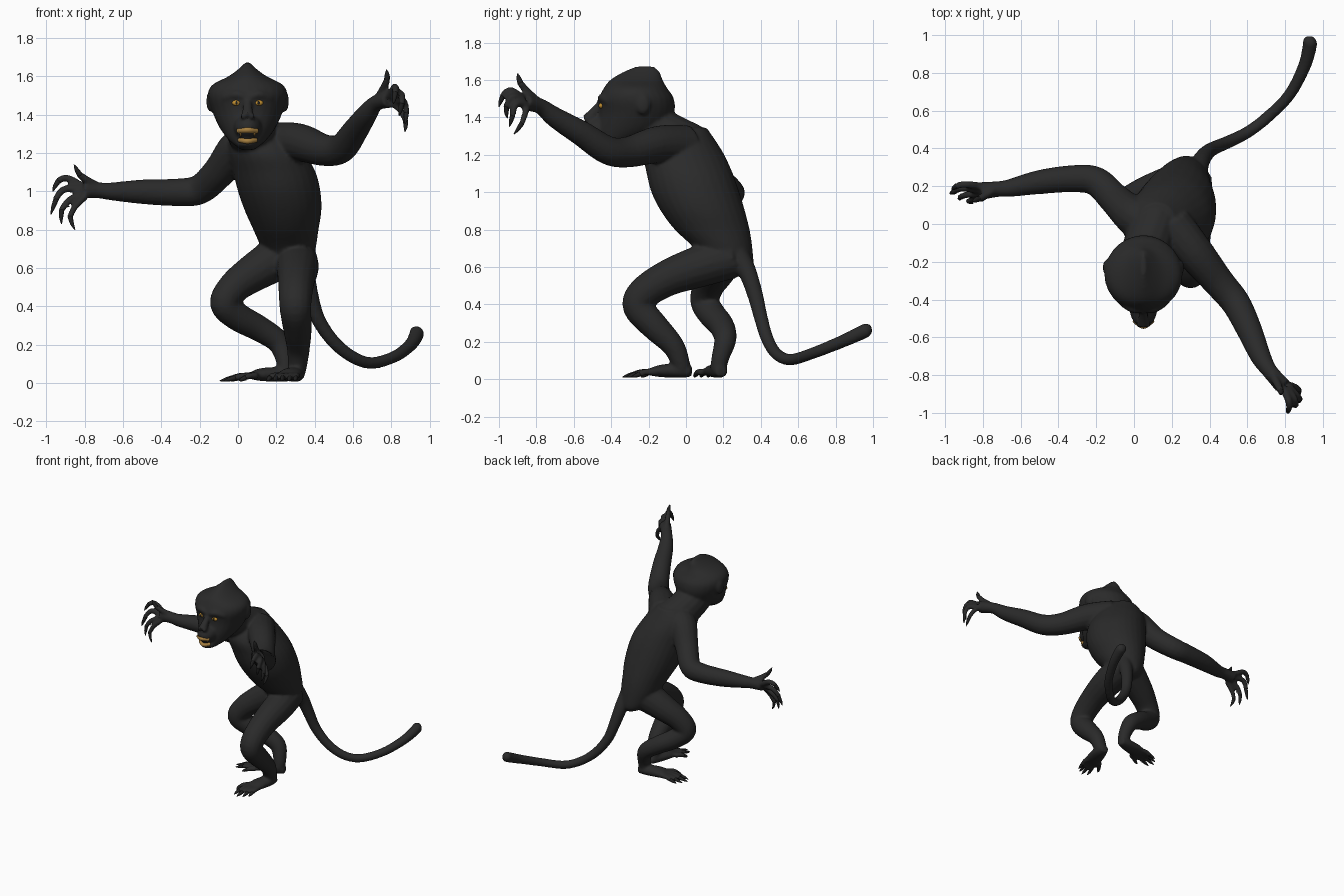
import bpy, bmesh, math
from mathutils import Vector, Matrix


def material(name, rgb):
    m = bpy.data.materials.new(name)
    m.diffuse_color = (*rgb, 1)
    return m


BLACK = material("black fur", (0.023, 0.023, 0.023))
CLAW = material("dark claw", (0.015, 0.015, 0.015))
GOLD = material("gold eye", (0.55, 0.28, 0.03))
TAN = material("tan lip", (0.38, 0.21, 0.05))


def spline(rows, n=5):
    """Catmull-Rom through rows of any width."""
    p = [list(r) for r in rows]
    p = [p[0]] + p + [p[-1]]
    out = []
    for i in range(1, len(p) - 2):
        for k in range(n):
            t = k / n
            out.append([0.5 * (2 * b + (c - a) * t + (2 * a - 5 * b + 4 * c - d) * t * t
                        + (3 * b - a - 3 * c + d) * t ** 3)
                        for a, b, c, d in zip(*p[i - 1:i + 3])])
    out.append(p[-1])
    return out


def loft(bm, rows, flat=False, n=5, sides=16):
    """Rows x, y, z, r (or x, y, z, side radius, up radius); flat keeps rings level."""
    pts = spline([r if len(r) == 5 else (*r, r[3]) for r in rows], n)
    side, rings = None, []
    for i, (x, y, z, ra, rb) in enumerate(pts):
        a, b = pts[max(i - 1, 0)], pts[min(i + 1, len(pts) - 1)]
        d = (Vector(b[:3]) - Vector(a[:3])).normalized()
        if flat:
            u, v = Vector((1, 0, 0)), Vector((0, 1, 0))
        else:
            if side is None:
                side = d.cross(Vector((0, 0, 1)))
                if side.length < 0.1:
                    side = Vector((1, 0, 0))
            side = (side - d * side.dot(d)).normalized()
            u, v = side, side.cross(d)
        ra, rb = max(ra, 0.002), max(rb, 0.002)
        rings.append([bm.verts.new(Vector((x, y, z)) + u * ra * math.cos(t) + v * rb * math.sin(t))
                      for t in (2 * math.pi * k / sides for k in range(sides))])
    faces = [bm.faces.new(rings[0]), bm.faces.new(rings[-1][::-1])]
    for p, q in zip(rings, rings[1:]):
        for k in range(sides):
            j = (k + 1) % sides
            faces.append(bm.faces.new((p[k], q[k], q[j], p[j])))
    bmesh.ops.recalc_face_normals(bm, faces=faces)


def ball(bm, c, r):
    bmesh.ops.create_uvsphere(bm, u_segments=20, v_segments=12, radius=1,
                              matrix=Matrix.Translation(c) @ Matrix.Diagonal((*r, 1)))


def finish(bm, name, mat):
    me = bpy.data.meshes.new(name)
    for f in bm.faces:
        f.smooth = True
    bm.to_mesh(me)
    bm.free()
    me.materials.append(mat)
    ob = bpy.data.objects.new(name, me)
    bpy.context.collection.objects.link(ob)
    return ob


body, claws = bmesh.new(), bmesh.new()


def digit(r, *p):
    """Finger or toe through p, whose last point is the claw tip."""
    rs = [r * (1.1 - 0.12 * i) for i in range(len(p) - 1)]
    loft(body, [(*q, s) for q, s in zip(p[:-1], rs)], sides=10)
    a, b = Vector(p[-2]), Vector(p[-1])
    start = a - (a - Vector(p[-3])) * 0.15
    loft(claws, [(*start, r * 0.75), (*((a + b) / 2), r * 0.55), (*b, 0.002)], sides=8)


# torso, pelvis and neck
loft(body, [(.12, .03, 1.345, .09, .08), (.12, -.01, 1.28, .17, .165), (.15, -.01, 1.2, .2, .215),
            (.19, .02, 1.1, .215, .23), (.215, .05, 1.0, .215, .235), (.235, .09, .9, .2, .225),
            (.25, .14, .8, .17, .2), (.265, .2, .7, .14, .155), (.28, .24, .6, .1, .12),
            (.29, .25, .56, .05, .08)], flat=True, sides=28)
loft(body, [(.12, .02, 1.24, .13), (.07, -.12, 1.31, .13), (.05, -.22, 1.38, .13)])

# head
loft(body, [(.05, -.42, 1.215, .03, .05), (.05, -.38, 1.26, .09, .1), (.05, -.3, 1.33, .145, .18),
            (.05, -.265, 1.42, .185, .2), (.05, -.265, 1.5, .207, .2), (.05, -.27, 1.555, .185, .17),
            (.05, -.265, 1.6, .1, .14), (.05, -.24, 1.64, .045, .1), (.05, -.22, 1.672, .012, .05)],
     flat=True, sides=28)
ball(body, (.05, -.44, 1.335), (.075, .108, .07))     # upper muzzle
ball(body, (.05, -.42, 1.25), (.062, .1, .034))       # jaw
loft(body, [(.05, -.45, 1.48, .02), (.05, -.49, 1.43, .026), (.05, -.525, 1.385, .036)])
loft(body, [(-.07, -.41, 1.485, .02), (-.01, -.448, 1.505, .022), (.05, -.455, 1.49, .018),
            (.11, -.448, 1.505, .022), (.17, -.41, 1.485, .02)])
for s in (-1, 1):
    ball(body, (.05 + s * .195, -.23, 1.47), (.02, .04, .055))   # ears
    ball(body, (.05 + s * .022, -.535, 1.392), (.016, .016, .014))  # nostrils
for y, z in ((-.19, 1.655), (-.14, 1.6), (-.1, 1.55)):           # crest tufts
    loft(body, [(.05, y - .06, z - .05, .04), (.05, y, z, .014)])

# arms
loft(body, [(.2, 0, 1.25, .11), (.32, -.15, 1.255, .1), (.45, -.31, 1.215, .083), (.54, -.42, 1.225, .077),
            (.61, -.56, 1.315, .068), (.67, -.7, 1.40, .055), (.72, -.78, 1.46, .042),
            (.79, -.86, 1.48, .045)])
loft(body, [(.08, .0, 1.23, .12), (0, .04, 1.22, .105), (-.1, .13, 1.1, .085), (-.2, .225, 1.01, .078),
            (-.32, .24, .995, .072), (-.5, .222, .998, .064), (-.66, .19, 1.0, .047),
            (-.72, .185, 1.005, .042), (-.81, .175, 1.01, .048, .045)])

# fingers of the raised hand
digit(.021, (.74, -.81, 1.5), (.765, -.86, 1.55), (.78, -.89, 1.59), (.775, -.9, 1.635))
digit(.02, (.79, -.87, 1.5), (.82, -.94, 1.545), (.82, -.985, 1.51), (.81, -1, 1.455))
digit(.02, (.81, -.87, 1.49), (.85, -.93, 1.51), (.855, -.965, 1.45), (.84, -.955, 1.395))
digit(.019, (.82, -.86, 1.47), (.865, -.91, 1.47), (.88, -.93, 1.4), (.87, -.945, 1.35))
digit(.018, (.81, -.85, 1.46), (.85, -.86, 1.42), (.878, -.88, 1.36), (.87, -.92, 1.31))
# fingers of the stretched hand
digit(.021, (-.74, .18, 1.03), (-.79, .15, 1.06), (-.83, .13, 1.09), (-.855, .12, 1.14))
digit(.02, (-.82, .2, 1.03), (-.895, .21, 1.07), (-.945, .2, 1.05), (-.965, .18, 1.0))
digit(.02, (-.82, .18, 1.01), (-.91, .19, 1.01), (-.955, .17, .95), (-.975, .16, .88))
digit(.019, (-.81, .16, .99), (-.885, .155, .95), (-.925, .14, .895), (-.92, .13, .83))
digit(.018, (-.79, .14, .98), (-.85, .13, .92), (-.88, .12, .86), (-.85, .11, .80))

# legs
loft(body, [(.3, .25, .65, .11), (.31, .08, .605, .112), (.305, -.1, .54, .097), (.3, -.225, .46, .088),
            (.3, -.255, .385, .082), (.31, -.17, .285, .075), (.315, -.07, .18, .06),
            (.31, -.03, .09, .05), (.305, -.02, .05, .045)])
loft(body, [(.22, .2, .66, .12), (.08, .16, .575, .1), (-.02, .12, .5, .085), (-.07, .1, .415, .077),
            (0, .14, .345, .074), (.11, .19, .285, .068), (.21, .21, .215, .06),
            (.245, .185, .12, .048), (.245, .17, .05, .043)])
# feet: sole, then toes
loft(body, [(.31, .03, .04, .03, .028), (.3, -.03, .045, .05, .038), (.275, -.12, .045, .062, .035),
            (.26, -.18, .04, .062, .024)])
loft(body, [(.29, .19, .04, .03, .028), (.23, .175, .045, .048, .038), (.13, .155, .045, .06, .035),
            (.08, .145, .04, .06, .024)])
for k, (dx, ln) in enumerate(((-.075, .05), (-.045, .13), (-.012, .15), (.022, .13), (.05, .1))):
    base = (.265 + dx * .8, -.16, .038)
    digit(.018, base, (.255 + dx, -.17 - ln * .45, .038), (.245 + dx * 1.1, -.18 - ln * .7, .026),
          (.24 + dx * 1.15, -.19 - ln, .012))
    base = (.1, .145 + dx * .8, .038)
    digit(.018, base, (.085 - ln * .45, .14 + dx, .038), (.07 - ln * .7, .135 + dx * 1.1, .026),
          (.055 - ln, .13 + dx * 1.15, .012))

# tail
loft(body, [(.32, .26, .68, .07), (.35, .325, .58, .05), (.38, .37, .45, .042), (.42, .4, .33, .037),
            (.5, .435, .215, .034), (.6, .485, .135, .032), (.7, .56, .105, .031), (.82, .68, .14, .031),
            (.9, .83, .2, .034), (.93, .94, .25, .038), (.93, .97, .265, .036), (.932, .992, .272, .02)])

monkey = finish(body, "monkey_body", BLACK)
rem = monkey.modifiers.new("blend", 'REMESH')
rem.mode = 'VOXEL'
rem.voxel_size = 0.01
rem.use_smooth_shade = True
smo = monkey.modifiers.new("soften", 'SMOOTH')
smo.factor = 0.5
smo.iterations = 4
finish(claws, "claws", CLAW)

# eyes with pupils
eyes, pupils = bmesh.new(), bmesh.new()
for x in (-.008, .108):
    ball(eyes, (x, -.452, 1.462), (.023, .014, .015))
    ball(pupils, (x, -.463, 1.462), (.007, .005, .009))
finish(eyes, "eyes", GOLD)
finish(pupils, "pupils", CLAW)

# lips around the open mouth
lips = bmesh.new()
loft(lips, [(.0, -.508, 1.315, .013), (.05, -.54, 1.32, .015), (.1, -.508, 1.315, .013)])
loft(lips, [(.005, -.487, 1.268, .012), (.05, -.517, 1.262, .014), (.095, -.487, 1.268, .012)])
for x in (.014, .086):
    loft(lips, [(x, -.518, 1.312, .008), (x, -.515, 1.285, .002)], sides=8)
finish(lips, "lips", TAN)
